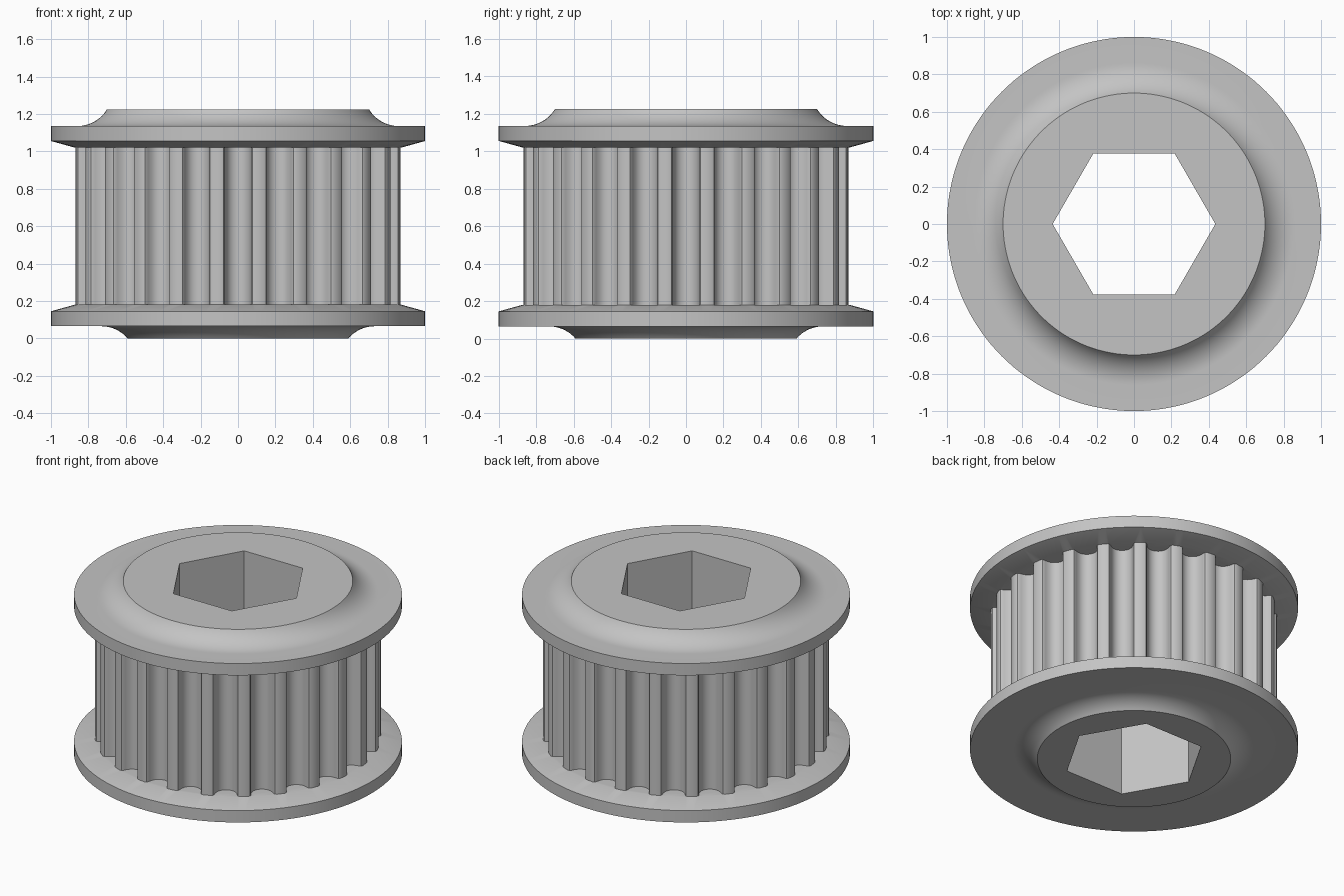
import bpy, bmesh
from math import sin, cos, pi, tau, sqrt, asin

old = bpy.data.objects.get("Cube")
if old:
    bpy.data.objects.remove(old, do_unlink=True)

TEETH, SEGMENTS = 24, 144
BARREL_R, FILLET_R = 0.873, 0.187
BARREL_LOW, BARREL_HIGH = 0.18, 1.02

# Brushed metal colour
metal = bpy.data.materials.new("light_grey_metal")
metal.use_nodes = True
grey = (0.55, 0.55, 0.55, 1)
metal.diffuse_color = grey
metal.node_tree.nodes["Principled BSDF"].inputs["Base Color"].default_value = grey


def make_object(name, bm):
    bmesh.ops.recalc_face_normals(bm, faces=bm.faces)
    mesh = bpy.data.meshes.new(name)
    bm.to_mesh(mesh)
    bm.free()
    mesh.materials.append(metal)
    obj = bpy.data.objects.new(name, mesh)
    bpy.context.collection.objects.link(obj)
    return obj


def add_prism(bm, outline, low, high):
    bottom = [bm.verts.new((x, y, low)) for x, y in outline]
    top = [bm.verts.new((x, y, high)) for x, y in outline]
    bm.faces.new(bottom)
    bm.faces.new(top)
    for i in range(len(outline)):
        j = (i + 1) % len(outline)
        bm.faces.new((bottom[i], bottom[j], top[j], top[i]))


def add_lathe(bm, profile):
    rings = []
    for r, z in profile:
        rings.append([bm.verts.new((r * cos(tau * i / SEGMENTS), r * sin(tau * i / SEGMENTS), z))
                      for i in range(SEGMENTS)])
    bm.faces.new(rings[0])
    bm.faces.new(rings[-1])
    for a, b in zip(rings, rings[1:]):
        for i in range(SEGMENTS):
            j = (i + 1) % SEGMENTS
            bm.faces.new((a[i], a[j], b[j], b[i]))


def hub_fillet(hub_r, height, steps=12):
    """Concave arc as (radius, height above flange), from flange out to hub edge."""
    end = sqrt(2 * FILLET_R * height - height ** 2)
    sweep = asin(end / FILLET_R)
    return [(hub_r + end - FILLET_R * sin(sweep * i / steps),
             FILLET_R * (1 - cos(sweep * i / steps))) for i in range(steps + 1)]


# Turned body: lower hub, lower flange, barrel, upper flange, upper hub
low_hub = [(r, 0.065 - h) for r, h in reversed(hub_fillet(0.59, 0.065))]
high_hub = [(r, 1.135 + h) for r, h in hub_fillet(0.70, 0.09)]
body = bmesh.new()
add_lathe(body, low_hub + [(1, 0.065), (1, 0.145), (BARREL_R, BARREL_LOW),
                           (BARREL_R, BARREL_HIGH), (1, 1.055), (1, 1.135)] + high_hub)
pulley = make_object("toothed_pulley", body)

# Rounded belt grooves: half outline as (half width, depth)
half = [(0.0883, -0.03), (0.0883, 0), (0.0766, 0.0044), (0.0707, 0.0154), (0.0684, 0.0282),
        (0.0647, 0.0406), (0.0596, 0.0524), (0.0534, 0.0638), (0.0424, 0.0753),
        (0.0294, 0.0836), (0.015, 0.0887), (0, 0.0904)]
groove = half + [(-w, d) for w, d in reversed(half[:-1])]
edge_r = sqrt(BARREL_R ** 2 - half[1][0] ** 2)
cut = bmesh.new()
for k in range(TEETH):
    c, s = cos(tau * k / TEETH), sin(tau * k / TEETH)
    add_prism(cut, [((edge_r - d) * c - w * s, (edge_r - d) * s + w * c) for w, d in groove],
              BARREL_LOW, BARREL_HIGH)
groove_cutter = make_object("groove_cutter", cut)

# Hexagonal through bore
cut = bmesh.new()
add_prism(cut, [(0.435 * cos(pi * k / 3), 0.435 * sin(pi * k / 3)) for k in range(6)], -0.2, 1.5)
bore_cutter = make_object("bore_cutter", cut)

bpy.ops.object.select_all(action='DESELECT')
bpy.context.view_layer.objects.active = pulley
pulley.select_set(True)
for cutter in (groove_cutter, bore_cutter):
    cutter.hide_render = True
    mod = pulley.modifiers.new(cutter.name, 'BOOLEAN')
    mod.operation, mod.solver, mod.object = 'DIFFERENCE', 'EXACT', cutter
    bpy.ops.object.modifier_apply(modifier=mod.name)
    bpy.data.objects.remove(cutter, do_unlink=True)

# Smooth curved surfaces, keep machined edges crisp
bpy.ops.object.shade_smooth_by_angle(angle=pi / 6)
